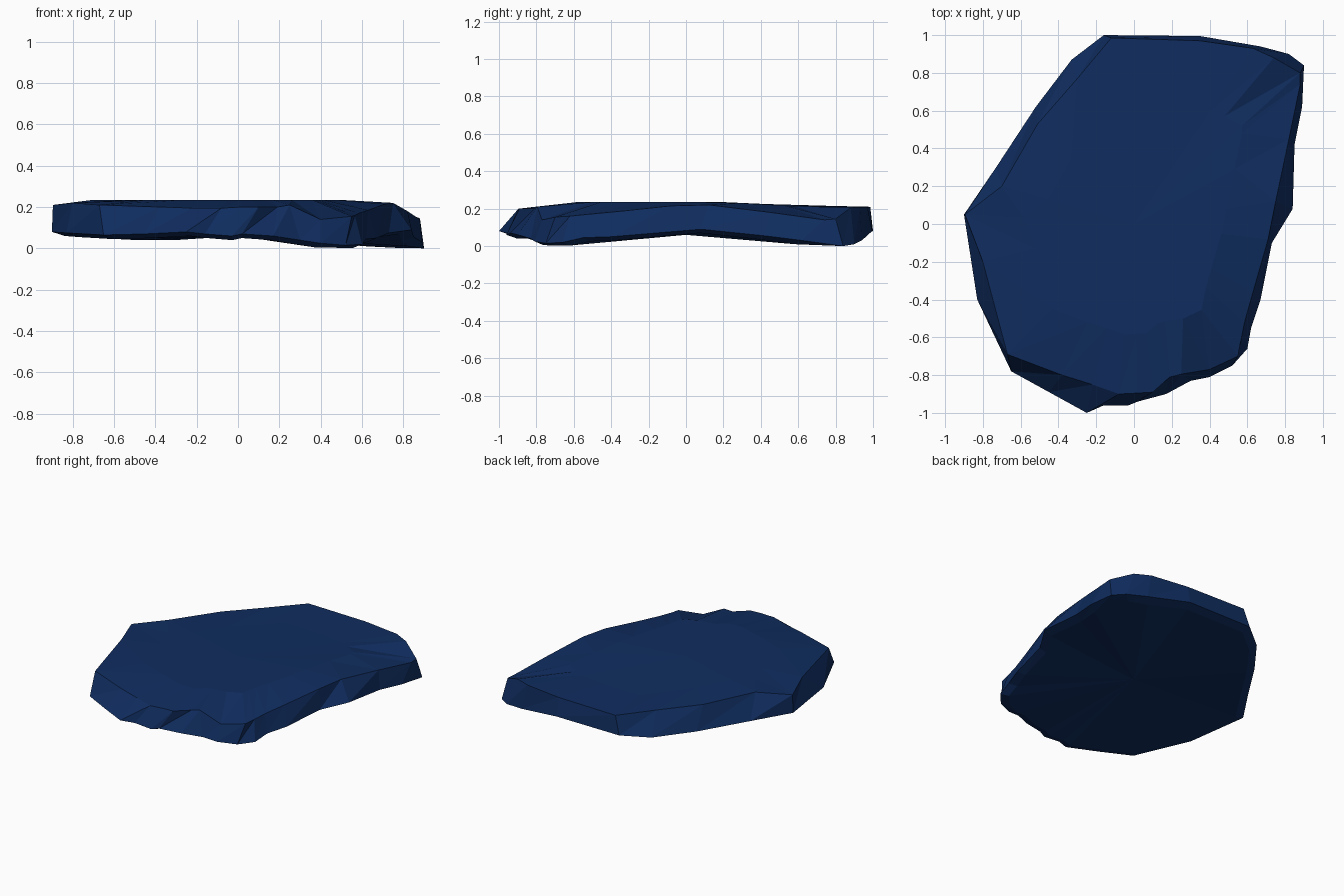
import bpy, bmesh

# Lower and upper rims of the slab, counter-clockwise from the left tip
lower = [(-.90, .05, .08), (-.83, -.40, .075), (-.65, -.78, .065), (-.45, -.89, .07),
         (-.25, -1.0, .08), (-.16, -.96, .07), (-.03, -.96, .06), (.02, -.94, .07),
         (.17, -.90, .06), (.30, -.83, .04), (.40, -.81, .025), (.52, -.75, .015),
         (.60, -.66, .02), (.62, -.55, .045), (.67, -.40, .05), (.73, -.10, .075),
         (.84, .08, .09), (.85, .42, .055), (.89, .62, .03), (.90, .84, 0),
         (.82, .90, .01), (.67, .94, .03), (.35, .995, .08), (-.16, 1.0, .08),
         (-.33, .87, .06), (-.52, .62, .06), (-.73, .30, .07)]
upper = [(-.895, .05, .21), (-.80, -.20, .22), (-.67, -.69, .21), (-.38, -.80, .20),
         (-.22, -.85, .195), (-.08, -.90, .195), (.02, -.895, .20), (.10, -.89, .20),
         (.19, -.81, .20), (.25, -.795, .21), (.40, -.77, .14), (.55, -.70, .155),
         (.565, -.62, .16), (.585, -.52, .17), (.63, -.36, .185), (.71, -.08, .215),
         (.75, .12, .22), (.82, .45, .18), (.88, .74, .14), (.88, .80, .145),
         (.74, .88, .205), (.63, .93, .21), (.35, .97, .21), (-.12, .985, .21),
         (-.30, .77, .215), (-.51, .53, .22), (-.70, .20, .235)]


def top_height(y):
    return .235 - .022 * min(max((y - .2) / .4, 0), 1)


# Inner rings shape the gently sagging underside and the almost flat top
under = [(x * .93, y * .94, max(.003, z - .02)) for x, y, z in lower]
crown = [(x * .65, y * .65, top_height(y * .65)) for x, y, z in upper]

bm = bmesh.new()
rings = [[bm.verts.new(p) for p in ring] for ring in (under, lower, upper, crown)]
n = len(lower)
for a, b in zip(rings, rings[1:]):
    for i in range(n):
        j = (i + 1) % n
        bm.faces.new((a[i], a[j], b[j]))
        bm.faces.new((a[i], b[j], b[i]))
for ring, z in ((rings[0], .06), (rings[-1], .232)):
    centre = bm.verts.new((0, 0, z))
    for i in range(n):
        bm.faces.new((ring[i], ring[(i + 1) % n], centre))
bmesh.ops.recalc_face_normals(bm, faces=bm.faces[:])

mesh = bpy.data.meshes.new("rock_slab")
bm.to_mesh(mesh)
bm.free()
slab = bpy.data.objects.new("rock_slab", mesh)
bpy.context.collection.objects.link(slab)

# Dark blue stone
mat = bpy.data.materials.new("dark_blue_stone")
mat.diffuse_color = (.005, .026, .115, 1)
mesh.materials.append(mat)
